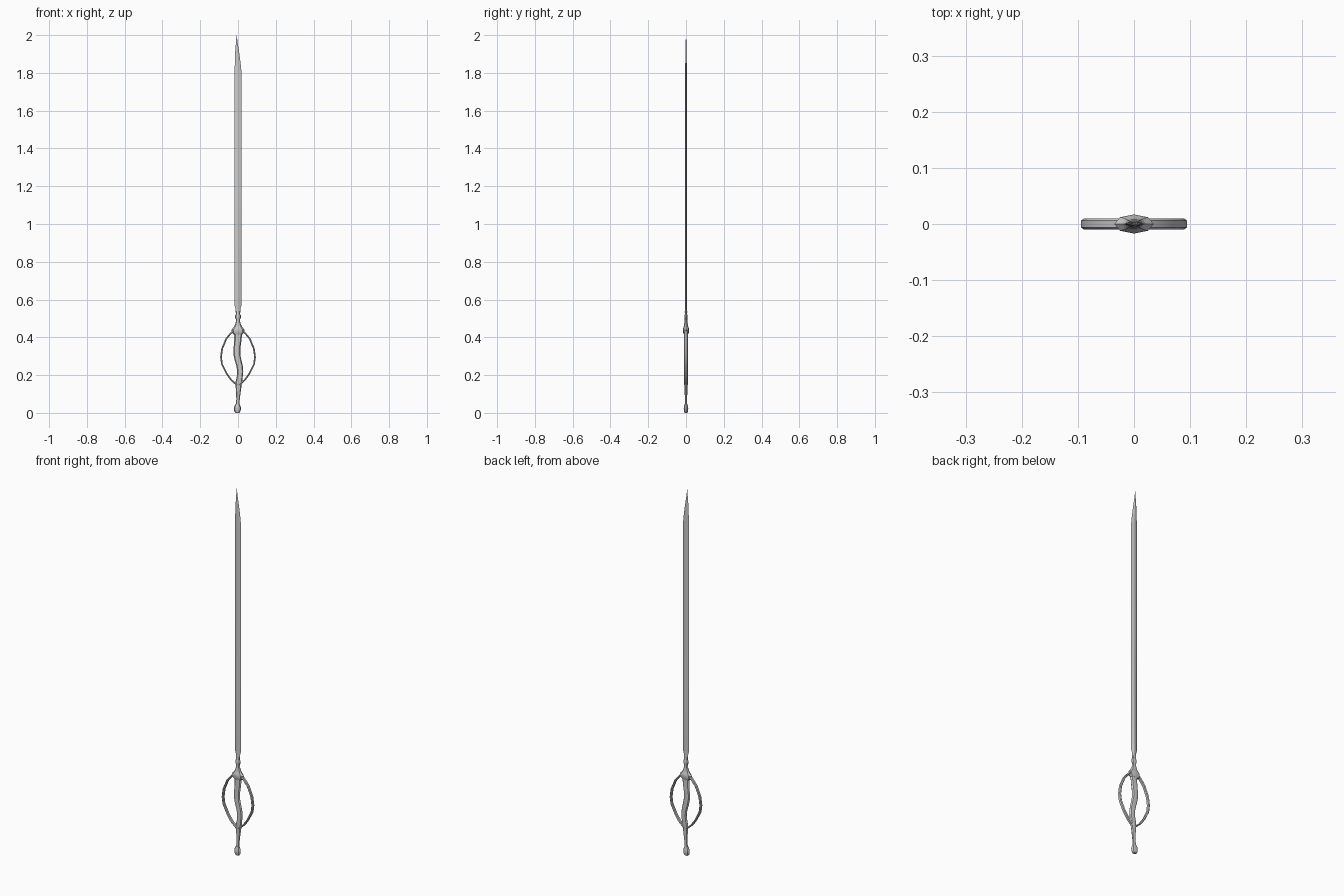
import bpy, bmesh, math
from mathutils import Vector


def make_object(name, rings, angle=35):
    """Skin a list of vertex rings into a closed solid."""
    bm = bmesh.new()
    loops = [[bm.verts.new(p) for p in ring] for ring in rings]
    n = len(loops[0])
    for a, b in zip(loops, loops[1:]):
        for i in range(n):
            j = (i + 1) % n
            bm.faces.new((a[i], a[j], b[j], b[i]))
    bm.faces.new(loops[0][::-1])
    bm.faces.new(loops[-1])
    bmesh.ops.recalc_face_normals(bm, faces=bm.faces)
    mesh = bpy.data.meshes.new(name)
    bm.to_mesh(mesh)
    bm.free()
    ob = bpy.data.objects.new(name, mesh)
    bpy.context.collection.objects.link(ob)
    bpy.ops.object.select_all(action='DESELECT')
    ob.select_set(True)
    bpy.context.view_layer.objects.active = ob
    bpy.ops.object.shade_smooth_by_angle(angle=math.radians(angle))
    return ob


def loft(name, sections, sides=8):
    """Elliptical sections: z, centre x, half width, half depth."""
    turn = [2 * math.pi * i / sides for i in range(sides)]
    return make_object(name, [[(cx + hx * math.cos(t), hy * math.sin(t), z) for t in turn]
                              for z, cx, hx, hy in sections])


# blade: hexagonal section with a slanted point; z, left, right, half depth
blade = [(0.54, -0.010, 0.010, 0.005), (0.57, -0.018, 0.018, 0.005),
         (1.20, -0.018, 0.019, 0.005), (1.80, -0.018, 0.019, 0.004),
         (1.85, -0.017, 0.014, 0.004), (1.91, -0.015, 0.006, 0.003),
         (1.96, -0.011, -0.002, 0.002), (2.00, -0.008, -0.007, 0.0005)]
rings = []
for z, l, r, d in blade:
    a, b = l + (r - l) * 0.36, l + (r - l) * 0.64
    rings.append([(l, 0, z), (a, -d, z), (b, -d, z), (r, 0, z), (b, d, z), (a, d, z)])
make_object("blade", rings, 20)

# collar: beaded neck under the blade
loft("collar", [(0.455, 0, 0.022, 0.012), (0.475, 0, 0.013, 0.009), (0.495, 0, 0.010, 0.007),
                (0.503, 0, 0.016, 0.009), (0.515, 0, 0.016, 0.009), (0.523, 0, 0.010, 0.006),
                (0.535, 0, 0.013, 0.007), (0.55, 0, 0.013, 0.005), (0.565, 0, 0.012, 0.003)])

# guard: flat faceted disc
loft("guard", [(0.415, 0, 0.022, 0.011), (0.425, 0, 0.034, 0.015), (0.44, 0, 0.035, 0.017),
               (0.448, 0, 0.028, 0.015), (0.46, 0, 0.018, 0.011)])

# grip: wavy handle tapering into the stem
loft("grip", [(0.04, -0.002, 0.010, 0.006), (0.07, 0, 0.009, 0.006), (0.11, 0.002, 0.012, 0.007),
              (0.145, 0.003, 0.016, 0.009), (0.165, 0.005, 0.018, 0.010), (0.19, 0.009, 0.016, 0.010),
              (0.22, 0.012, 0.016, 0.010), (0.25, 0.008, 0.017, 0.010), (0.28, 0.000, 0.018, 0.010),
              (0.31, -0.006, 0.018, 0.010), (0.34, -0.006, 0.018, 0.010), (0.38, -0.001, 0.019, 0.010),
              (0.42, 0.001, 0.021, 0.010)])

# pommel: small knob
loft("pommel", [(0, -0.003, 0.010, 0.007), (0.010, -0.003, 0.017, 0.011), (0.025, -0.003, 0.019, 0.012),
                (0.036, -0.003, 0.016, 0.010), (0.048, -0.002, 0.010, 0.007)])

# hand bows: thin bands arching from guard to stem on both sides
path = [(0.022, 0.437), (0.036, 0.424), (0.062, 0.393), (0.084, 0.340), (0.090, 0.295),
        (0.085, 0.258), (0.060, 0.208), (0.036, 0.174), (0.006, 0.148)]
pts = [Vector((x, 0, z)) for x, z in path]
for side, label in ((1, "right"), (-1, "left")):
    rings = []
    for i, p in enumerate(pts):
        t = (pts[min(i + 1, len(pts) - 1)] - pts[max(i - 1, 0)]).normalized()
        out = Vector((-t.z, 0, t.x))
        ring = []
        for u, v in ((0.0045, -0.006), (0.0045, 0.006), (0, 0.0095),
                     (-0.0045, 0.006), (-0.0045, -0.006), (0, -0.0095)):
            q = p + out * u
            ring.append((q.x * side, v, q.z))
        rings.append(ring)
    make_object("hand_bow_" + label, rings)
